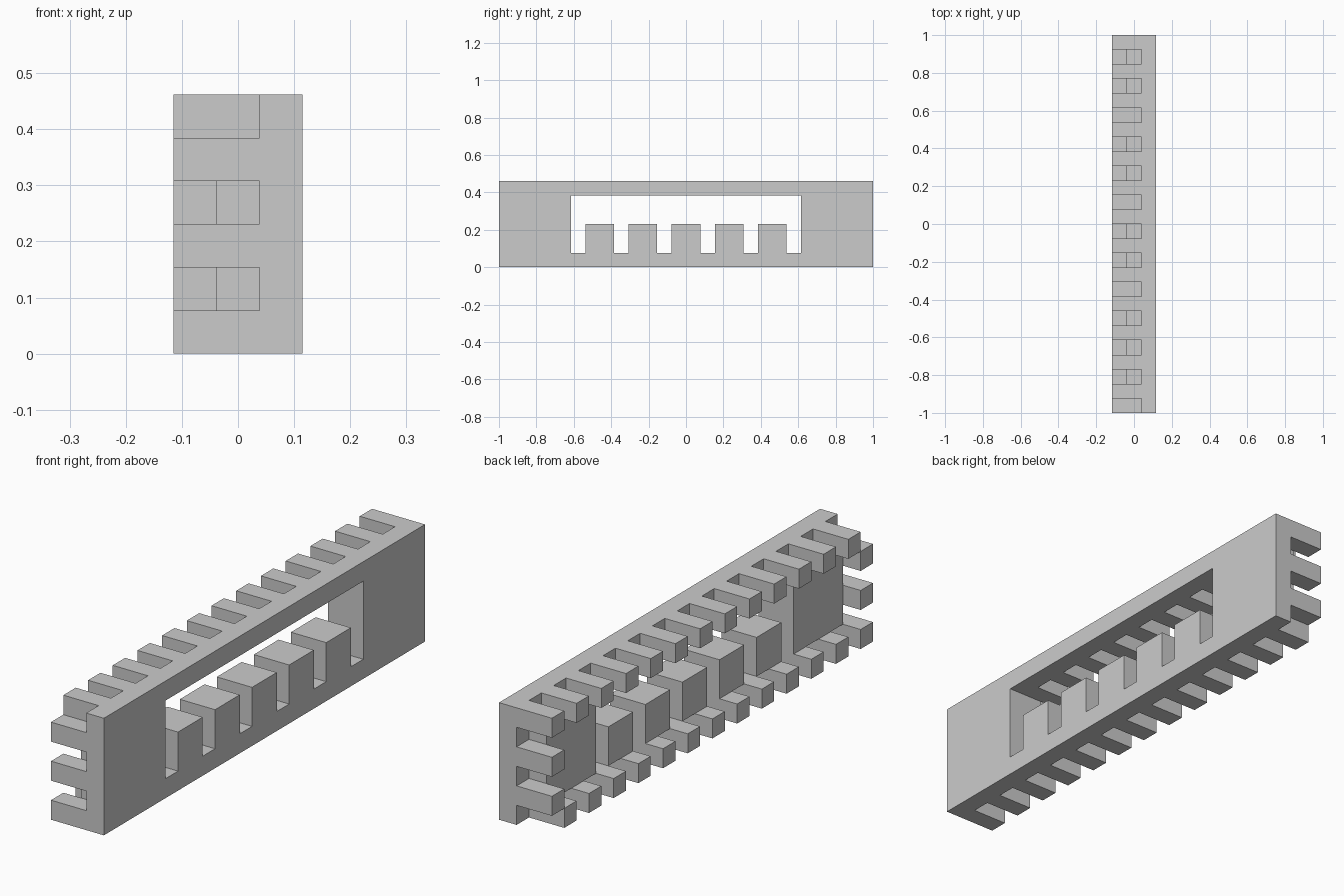
import bpy, bmesh, math
from mathutils import Vector

if "Cube" in bpy.data.objects:
    bpy.data.objects.remove(bpy.data.objects["Cube"])

U = 1 / 13          # one block; the panel is 3 x 26 x 6 blocks
cells = set()


def blocks(xs, ys, zs, add=True):
    """Add or carve a box of blocks given as (start, end) ranges."""
    box = {(x, y, z) for x in range(*xs) for y in range(*ys) for z in range(*zs)}
    if add:
        cells.update(box)
    else:
        cells.difference_update(box)


# Outer plate with the window opening (x counted 0..3 from the toothed side)
blocks((2, 3), (-13, 13), (0, 6))
blocks((2, 3), (-8, 8), (1, 5), add=False)

# Thick end blocks beside the window
for y in (-12, 8):
    blocks((1, 3), (y, y + 4), (1, 5))

# Battlements standing on the sill
for y in range(-7, 6, 3):
    blocks((1, 3), (y, y + 2), (1, 3))

# Interlocking teeth along the top and bottom edges
for y in range(-12, 13, 2):
    blocks((0, 2), (y, y + 1), (5, 6))
    blocks((0, 2), (y - 1, y), (0, 1))

# Interlocking teeth up both ends
for z in (0, 2, 4):
    blocks((0, 2), (-13, -12), (z, z + 1))
    blocks((0, 2), (12, 13), (z + 1, z + 2))

# Outer skin of all blocks as one fused mesh
bm = bmesh.new()
for c in cells:
    for axis in range(3):
        for side in (0, 1):
            n = list(c)
            n[axis] += 2 * side - 1
            if tuple(n) in cells:
                continue
            a, b = (axis + 1) % 3, (axis + 2) % 3
            corners = []
            for da, db in ((0, 0), (1, 0), (1, 1), (0, 1)):
                p = Vector(c)
                p[axis] += side
                p[a] += da
                p[b] += db
                corners.append(bm.verts.new((p - Vector((1.5, 0, 0))) * U))
            bm.faces.new(corners if side else corners[::-1])
bmesh.ops.remove_doubles(bm, verts=bm.verts[:], dist=U * 0.01)
bmesh.ops.dissolve_limit(bm, angle_limit=math.radians(1),
                         verts=bm.verts[:], edges=bm.edges[:])
# Triangulate so the windowed plate stays well defined
bmesh.ops.triangulate(bm, faces=[f for f in bm.faces if len(f.verts) > 4])

mesh = bpy.data.meshes.new("toothed_window_panel")
bm.to_mesh(mesh)
bm.free()
panel = bpy.data.objects.new("toothed_window_panel", mesh)
bpy.context.collection.objects.link(panel)
